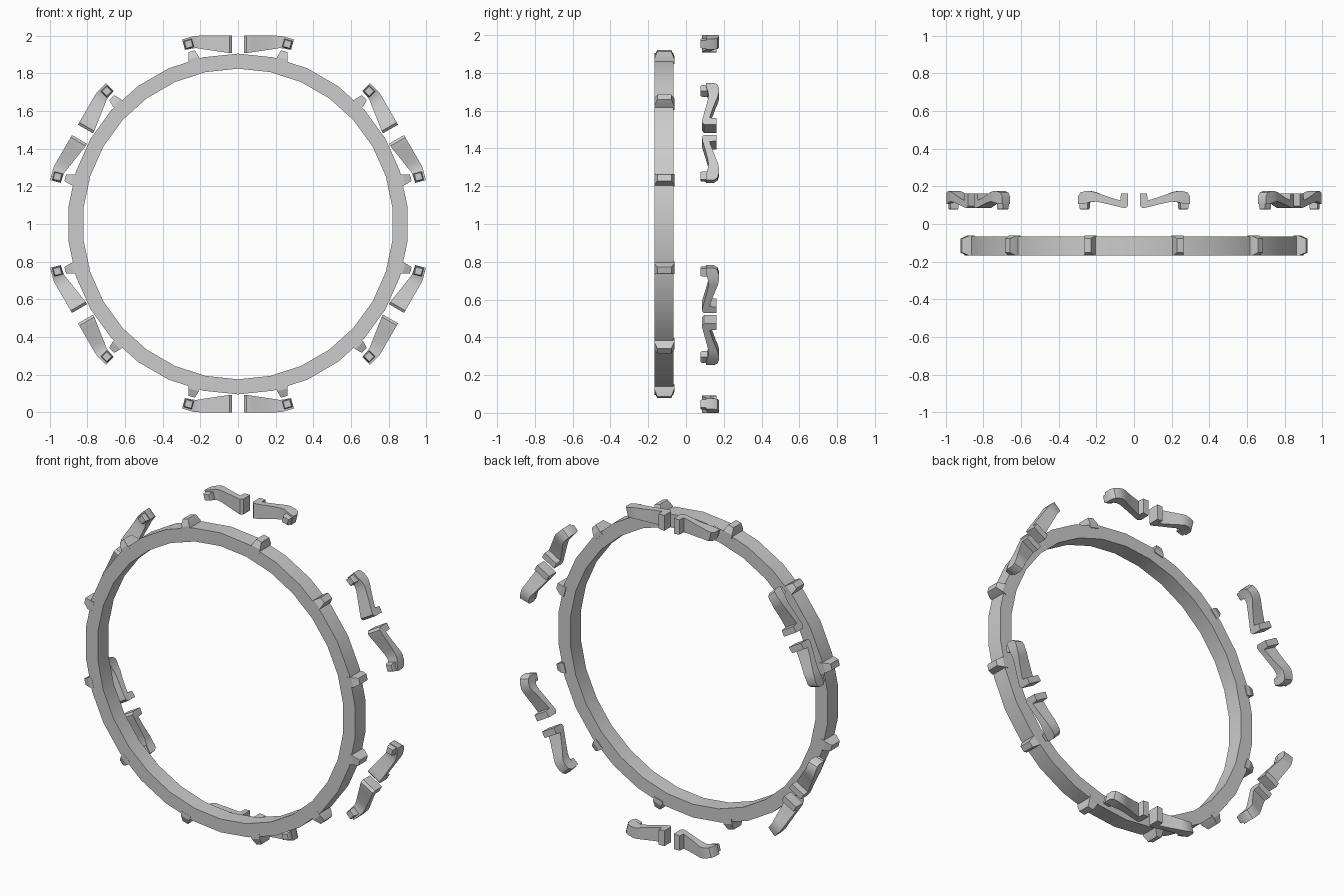
import bpy, bmesh
from math import sin, cos, radians, pi
from mathutils import Matrix, Vector

if "Cube" in bpy.data.objects:
    bpy.data.objects.remove(bpy.data.objects["Cube"])

CENTRE = Matrix.Translation((0, 0, 1))


def finish(name, bm, angle):
    bmesh.ops.recalc_face_normals(bm, faces=bm.faces)
    mesh = bpy.data.meshes.new(name)
    bm.to_mesh(mesh)
    bm.free()
    ob = bpy.data.objects.new(name, mesh)
    bpy.context.collection.objects.link(ob)
    bpy.ops.object.select_all(action='DESELECT')
    ob.select_set(True)
    bpy.context.view_layer.objects.active = ob
    bpy.ops.object.shade_smooth_by_angle(angle=radians(angle))
    return ob


def loft(bm, sections, matrix, closed=False):
    """Join equal-sized loops of points; cap the ends unless closed."""
    loops = [[bm.verts.new(matrix @ Vector(p)) for p in s] for s in sections]
    n = len(loops[0])
    pairs = list(zip(loops, loops[1:]))
    if closed:
        pairs.append((loops[-1], loops[0]))
    else:
        bm.faces.new(loops[0])
        bm.faces.new(loops[-1])
    for a, b in pairs:
        for i in range(n):
            j = (i + 1) % n
            bm.faces.new((a[i], a[j], b[j], b[i]))


def turn(deg):
    return CENTRE @ Matrix.Rotation(radians(deg), 4, 'Y')


# Thin band ring
SIDES = 30
bm = bmesh.new()
sections = []
for k in range(SIDES):
    a = 2 * pi * k / SIDES
    sections.append([(r * sin(a), y, r * cos(a)) for r, y in
                     ((0.825, -0.167), (0.905, -0.167), (0.905, -0.067), (0.825, -0.067))])
loft(bm, sections, CENTRE, closed=True)
finish("ring_band", bm, 30)

# Tapered lugs around the outside of the ring
for k in range(12):
    bm = bmesh.new()
    lug = [[(sx * w, -0.115 + sy * d, r) for sx, sy in ((-1, -1), (1, -1), (1, 1), (-1, 1))]
           for w, d, r in ((0.031, 0.053, 0.885), (0.029, 0.053, 0.912), (0.018, 0.037, 0.95))]
    loft(bm, lug, turn(15 + 30 * k))
    finish("ring_lug", bm, 20)

# Claw stations: x at outer side, x at inner side, front y, back y, inner r, outer r
CLAW = [
    (0.032, 0.032, 0.096, 0.162, 0.907, 1.0),
    (0.046, 0.046, 0.084, 0.162, 0.908, 1.0),
    (0.069, 0.069, 0.088, 0.162, 0.911, 1.0),
    (0.073, 0.073, 0.089, 0.125, 0.912, 1.0),
    (0.12, 0.12, 0.101, 0.139, 0.919, 1.0),
    (0.175, 0.175, 0.114, 0.158, 0.927, 1.0),
    (0.205, 0.20, 0.119, 0.169, 0.931, 1.0),
    (0.23, 0.222, 0.117, 0.174, 0.935, 0.999),
    (0.26, 0.25, 0.109, 0.174, 0.931, 0.991),
    (0.285, 0.27, 0.105, 0.167, 0.927, 0.984),
    (0.297, 0.282, 0.105, 0.148, 0.924, 0.98),
]

# Six mirrored pairs of claws, each with a small foot at its tip
for k in range(6):
    for side in (1, -1):
        m = turn(60 * k) @ Matrix.Diagonal((side, 1, 1, 1))
        bm = bmesh.new()
        loft(bm, [[(xi, yf, ri), (xo, yf, ro), (xo, yb, ro), (xi, yb, ri)]
                  for xo, xi, yf, yb, ri, ro in CLAW], m)
        finish("claw", bm, 35)

        bm = bmesh.new()
        foot = m @ Matrix.Translation((0.262, 0, 0.956)) @ Matrix.Rotation(radians(15), 4, 'Y')
        loft(bm, [[(sx * h, y, sz * h) for sx, sz in ((-1, -1), (1, -1), (1, 1), (-1, 1))]
                  for h, y in ((0.023, 0.12), (0.022, 0.084), (0.018, 0.076))], foot)
        finish("claw_foot", bm, 20)
